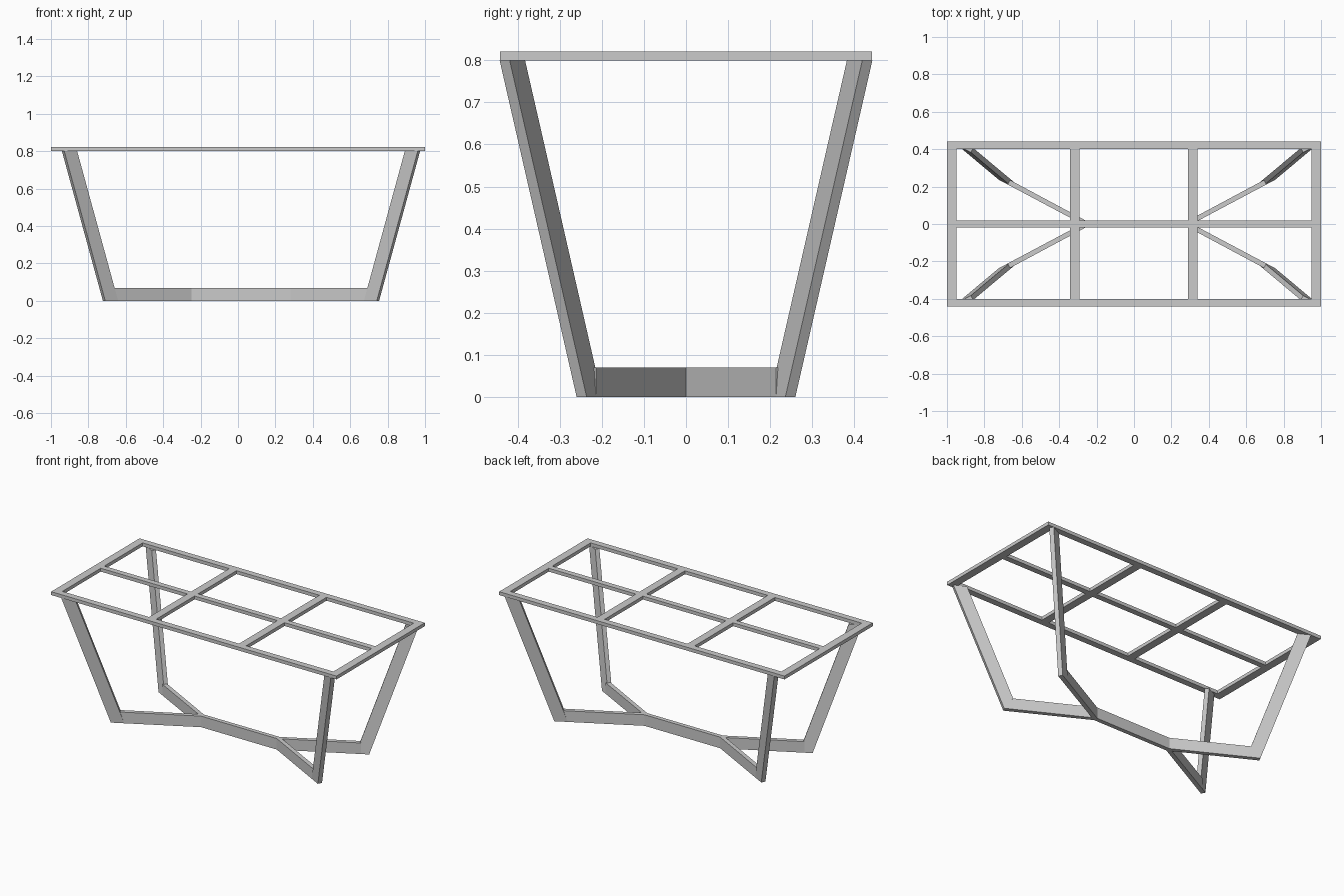
import bpy
import bmesh
from mathutils import Vector

if "Cube" in bpy.data.objects:
    bpy.data.objects.remove(bpy.data.objects["Cube"])

CX = 0.016          # the base sits slightly off the frame centre
T = 0.027           # thickness of base and legs
LEG = 0.078         # leg section length
BASE_H = 0.07
TOP_Z, TOP_H = 0.80, 0.0215


def prism(name, outline, z0, z1, shift=(0, 0)):
    """Extrude a plan outline from z0 to z1, optionally sheared sideways."""
    bm = bmesh.new()
    face = bm.faces.new([bm.verts.new((x, y, z0)) for x, y in outline])
    out = bmesh.ops.extrude_face_region(bm, geom=[face])
    verts = [g for g in out["geom"] if isinstance(g, bmesh.types.BMVert)]
    bmesh.ops.translate(bm, verts=verts, vec=(shift[0], shift[1], z1 - z0))
    bmesh.ops.recalc_face_normals(bm, faces=bm.faces)
    mesh = bpy.data.meshes.new(name)
    bm.to_mesh(mesh)
    bm.free()
    obj = bpy.data.objects.new(name, mesh)
    bpy.context.collection.objects.link(obj)
    return obj


def rail(name, x0, x1, y0, y1):
    prism(name, [(x0, y0), (x1, y0), (x1, y1), (x0, y1)], TOP_Z, TOP_Z + TOP_H)


# top frame
for s, side in ((-1, "front"), (1, "back")):
    rail(side + "_rail", -1, 1, *sorted((s * 0.402, s * 0.442)))
for x, part in ((-0.975, "left_end_rail"), (-0.317, "left_cross_bar"),
                (0.314, "right_cross_bar"), (0.975, "right_end_rail")):
    rail(part, x - 0.025, x + 0.025, -0.402, 0.402)
for x0, x1, part in ((-0.95, -0.342, "left"), (-0.292, 0.289, "middle"),
                     (0.339, 0.95, "right")):
    rail("centre_rail_" + part, x0, x1, -0.018, 0.018)

# plan geometry of one quarter: spine joint to outer foot
joint = Vector((0.265, 0.0))
foot = Vector((0.732, 0.248))
leg_top = Vector((0.951, 0.431))
d = (foot - joint).normalized()
n = Vector((-d.y, d.x))
arm_end = foot - d * 0.047

# base: spine with a forked arm pair at each end, as one outline
quarter = [joint + Vector((0, T / 2)),
           arm_end + n * T / 2,
           arm_end - n * T / 2]
apex = (joint.x + T / 2 / d.y, 0)
right = [tuple(p) for p in quarter] + [apex]
right += [(p.x, -p.y) for p in reversed(quarter)]
outline = right + [(-x, -y) for x, y in right]
prism("base_spine_and_arms", [(x + CX, y) for x, y in outline], 0, BASE_H)

# four splayed legs, sheared outward from foot to frame
section = [foot + n * T / 2, foot - n * T / 2,
           foot - d * LEG - n * T / 2, foot - d * LEG + n * T / 2]
lean = leg_top - foot
for sx, xn in ((-1, "left"), (1, "right")):
    for sy, yn in ((-1, "front"), (1, "back")):
        prism(f"{yn}_{xn}_leg", [(sx * p.x + CX, sy * p.y) for p in section],
              0, TOP_Z, (sx * lean.x, sy * lean.y))
